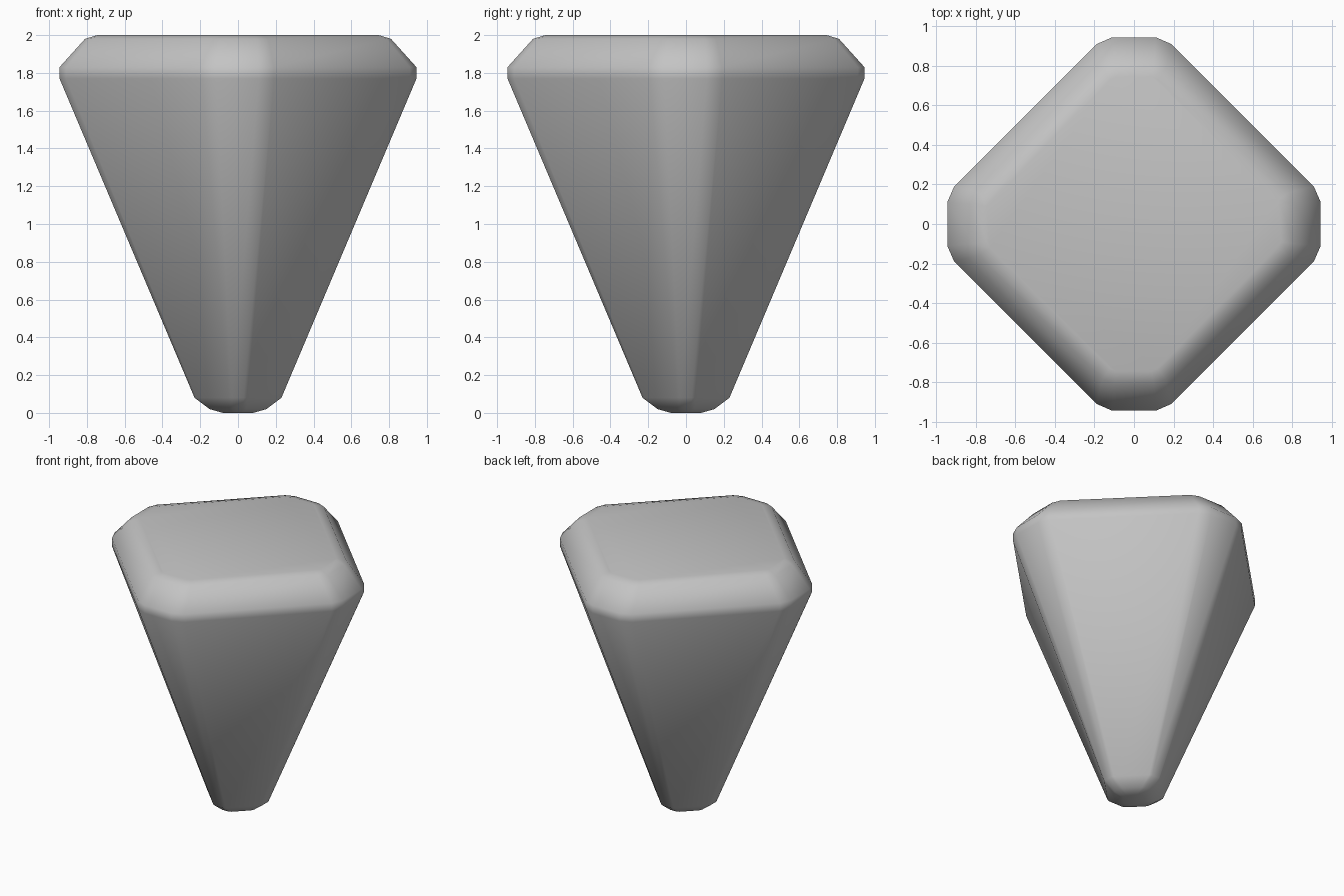
import bpy, bmesh

if "Cube" in bpy.data.objects:
    bpy.data.objects.remove(bpy.data.objects["Cube"], do_unlink=True)

grey = bpy.data.materials.new("plain grey")
grey.use_nodes = True
colour = (0.55, 0.55, 0.55, 1)
grey.diffuse_color = colour
grey.node_tree.nodes["Principled BSDF"].inputs["Base Color"].default_value = colour

# Ring profile: height, corner reach, half width of corner flat, reach and half width of its chamfer
PROFILE = [
    (0.0, 0.08, 0.015, 0.07, 0.03),
    (0.02, 0.15, 0.025, 0.14, 0.045),
    (0.08, 0.23, 0.03, 0.22, 0.05),
    (1.77, 0.945, 0.11, 0.91, 0.19),
    (1.83, 0.945, 0.11, 0.91, 0.19),
    (1.98, 0.81, 0.10, 0.785, 0.16),
    (2.0, 0.745, 0.09, 0.73, 0.12),
]


def ring(bm, z, reach, half, chamfer_reach, chamfer_half):
    """Rounded diamond section made by turning one corner four times."""
    corner = [(chamfer_reach, -chamfer_half), (reach, -half),
              (reach, half), (chamfer_reach, chamfer_half)]
    verts = []
    for _ in range(4):
        verts += [bm.verts.new((x, y, z)) for x, y in corner]
        corner = [(-y, x) for x, y in corner]
    return verts


# Tapered body lofted through the rings, closed at both ends
bm = bmesh.new()
rings = [ring(bm, *row) for row in PROFILE]
for low, high in zip(rings, rings[1:]):
    for i in range(len(low)):
        j = (i + 1) % len(low)
        bm.faces.new((low[i], low[j], high[j], high[i]))
bm.faces.new(rings[0][::-1])
bm.faces.new(rings[-1])
for face in bm.faces:
    face.smooth = True
mesh = bpy.data.meshes.new("tapered_body")
bm.to_mesh(mesh)
bm.free()
mesh.materials.append(grey)
body = bpy.data.objects.new("tapered_body", mesh)
bpy.context.collection.objects.link(body)
